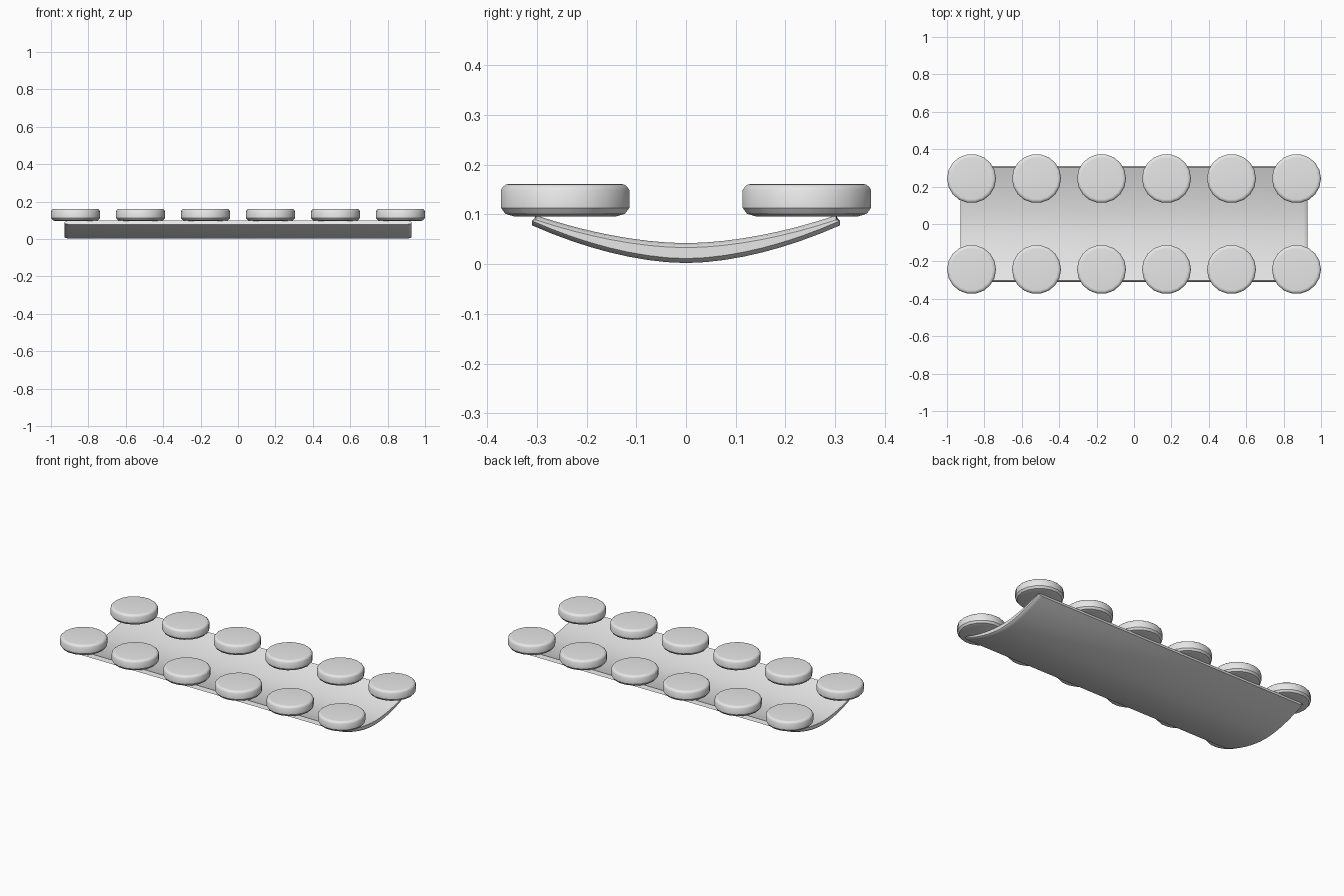
import bpy, bmesh
from math import radians, sin, cos, tau

if "Cube" in bpy.data.objects:
    bpy.data.objects.remove(bpy.data.objects["Cube"], do_unlink=True)

grey = bpy.data.materials.new("light_grey")
grey.use_nodes = True
grey.diffuse_color = (0.8, 0.8, 0.8, 1)
grey.node_tree.nodes["Principled BSDF"].inputs["Base Color"].default_value = grey.diffuse_color


def finish(name, bm, angle):
    bmesh.ops.recalc_face_normals(bm, faces=bm.faces)
    mesh = bpy.data.meshes.new(name)
    bm.to_mesh(mesh)
    bm.free()
    mesh.materials.append(grey)
    obj = bpy.data.objects.new(name, mesh)
    bpy.context.collection.objects.link(obj)
    bpy.ops.object.select_all(action="DESELECT")
    obj.select_set(True)
    bpy.context.view_layer.objects.active = obj
    bpy.ops.object.shade_smooth_by_angle(angle=radians(angle))
    return obj


def loft(bm, rings):
    """Bridge closed rings of equal length and cap both ends."""
    rows = [[bm.verts.new(p) for p in ring] for ring in rings]
    n = len(rows[0])
    for a, b in zip(rows, rows[1:]):
        for i in range(n):
            j = (i + 1) % n
            bm.faces.new((a[i], a[j], b[j], b[i]))
    bm.faces.new(rows[0])
    bm.faces.new(rows[-1])


# Curved tray: a shallow trough, thicker in the middle, with rounded ends
def tray_section(x, inset):
    steps = [i / 8 for i in range(-8, 9)]
    under = [(x, 0.31 * t, 0.002 + inset + 0.076 * abs(t) ** 1.8) for t in steps]
    over = [(x, 0.302 * t, 0.042 - inset + 0.056 * abs(t) ** 1.8) for t in reversed(steps)]
    return under + over


bm = bmesh.new()
ends = [(0.928, 0.009), (0.922, 0.004), (0.905, 0)]
loft(bm, [tray_section(-x, d) for x, d in ends] +
     [tray_section(x, d) for x, d in reversed(ends)])
finish("curved_tray", bm, 40)

# Round pads in two rows along the rims
pad_profile = [(0.105, 0.096), (0.122, 0.101), (0.131, 0.113), (0.131, 0.149),
               (0.127, 0.155), (0.121, 0.160), (0.112, 0.161)]
sides = 18
for row, y in (("front", -0.243), ("back", 0.243)):
    for k in range(6):
        x = (k - 2.5) * 0.3475
        bm = bmesh.new()
        loft(bm, [[(x + r * cos(tau * i / sides), y + r * sin(tau * i / sides), z)
                   for i in range(sides)] for r, z in pad_profile])
        finish(f"{row}_pad_{k + 1}", bm, 35)
